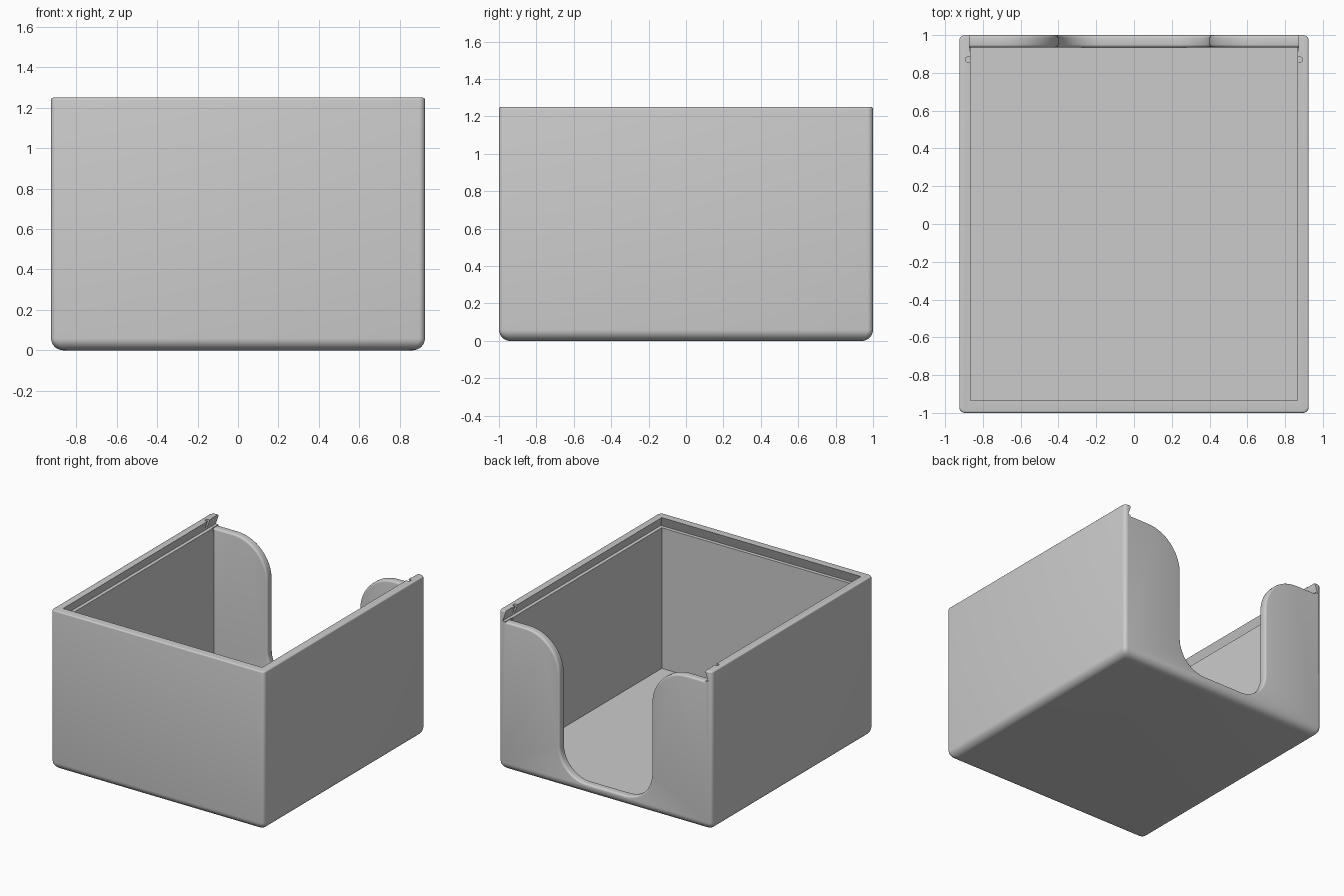
import bpy
import bmesh
from math import sin, cos, pi

cube = bpy.data.objects.get("Cube")
if cube:
    bpy.data.objects.remove(cube, do_unlink=True)

HX, HY, HZ = 0.925, 1.0, 1.25      # outer half width, half depth, height
IX, IY = 0.865, 0.935              # inner half width and half depth
FLOOR, LEDGE = 0.065, 1.17         # floor top and lid ledge height

grey = bpy.data.materials.new("plain_grey")
colour = (0.6, 0.6, 0.6, 1)
grey.use_nodes = True
grey.diffuse_color = colour
grey.node_tree.nodes["Principled BSDF"].inputs["Base Color"].default_value = colour


def loft(name, rings):
    """Closed solid through rings with equal point counts."""
    bm = bmesh.new()
    loops = [[bm.verts.new(p) for p in ring] for ring in rings]
    n = len(loops[0])
    for a, b in zip(loops, loops[1:]):
        for i in range(n):
            j = (i + 1) % n
            bm.faces.new((a[i], a[j], b[j], b[i]))
    bm.faces.new(loops[0][::-1])
    bm.faces.new(loops[-1])
    bmesh.ops.recalc_face_normals(bm, faces=bm.faces)
    mesh = bpy.data.meshes.new(name)
    bm.to_mesh(mesh)
    bm.free()
    mesh.materials.append(grey)
    obj = bpy.data.objects.new(name, mesh)
    bpy.context.collection.objects.link(obj)
    return obj


def arc(cx, cy, r, start, end, steps):
    angles = [start + (end - start) * i / steps for i in range(steps + 1)]
    return [(cx + r * cos(a), cy + r * sin(a)) for a in angles]


def rectangle(x, y0, y1, z):
    return [(-x, y0, z), (x, y0, z), (x, y1, z), (-x, y1, z)]


def rounded_rectangle(inset, z, r=0.03):
    x, y = HX - inset - r, HY - inset - r
    points = []
    for k, (sx, sy) in enumerate([(1, 1), (-1, 1), (-1, -1), (1, -1)]):
        points += arc(sx * x, sy * y, r, k * pi / 2, (k + 1) * pi / 2, 5)
    return [(px, py, z) for px, py in points]


def opening_outline(d, y):
    """Hand opening in the back wall, enlarged by d for its rounded lip."""
    w, bottom, top = 0.4, 0.082, LEDGE - 0.005
    rb, rt = 0.23, 0.3
    half = arc(w - rb, bottom + rb, rb + d, -pi / 2, 0, 14)
    half += arc(w + rt, top - rt, rt - d, pi, pi / 2, 16)
    half += [(0.87, top - d), (0.87, HZ + 0.1)]
    outline = half + [(-x, z) for x, z in reversed(half)]
    return [(x, y, z) for x, z in outline]


# Outer body: large rounding at the foot, tiny rounding at the rim
foot, rim = 0.06, 0.01
rings = [rounded_rectangle(foot - x, foot + z)
         for x, z in arc(0, 0, foot, -pi / 2, 0, 8)]
rings += [rounded_rectangle(rim - x, HZ - rim + z)
          for x, z in arc(0, 0, rim, 0, pi / 2, 4)]
box = loft("box_body", rings)

# Inner cavity
cutters = [loft("cavity_cutter", [rectangle(IX, -IY, IY, FLOOR),
                                  rectangle(IX, -IY, IY, LEDGE + 0.01)])]

# Dovetail groove for a sliding lid, open at the back
slope = 0.028 / (HZ - LEDGE)
groove = []
for z in (LEDGE, HZ + 0.01):
    e = (HZ - z) * slope
    groove.append(rectangle(IX + e, -IY - e, HY + 0.1, z))
cutters.append(loft("groove_cutter", groove))

# Rounded opening through the back wall
lip = 0.015
steps = [i / 4 * pi / 2 for i in range(5)]
profile = [(lip, IY - 0.02)]
profile += [(lip * (1 - sin(a)), IY + lip * (1 - cos(a))) for a in steps]
profile += [(lip * (1 - cos(a)), HY - lip + lip * sin(a)) for a in steps]
profile += [(lip, HY + 0.05)]
cutters.append(loft("opening_cutter", [opening_outline(d, y) for d, y in profile]))

# Small latch notches in both lips
for side in (-1, 1):
    circle = arc(side * 0.876, 0.87, 0.016, 0, 2 * pi, 16)[:-1]
    cutters.append(loft("notch_cutter", [[(x, y, z) for x, y in circle]
                                         for z in (LEDGE + 0.005, HZ + 0.05)]))

# Cut the body and clean up the cutters
bpy.ops.object.select_all(action="DESELECT")
bpy.context.view_layer.objects.active = box
box.select_set(True)
for cutter in cutters:
    cutter.hide_render = True
    mod = box.modifiers.new(cutter.name, "BOOLEAN")
    mod.operation = "DIFFERENCE"
    mod.solver = "EXACT"
    mod.object = cutter
    bpy.ops.object.modifier_apply(modifier=mod.name)
    bpy.data.objects.remove(cutter, do_unlink=True)

bpy.ops.object.shade_smooth_by_angle(angle=pi / 6)
